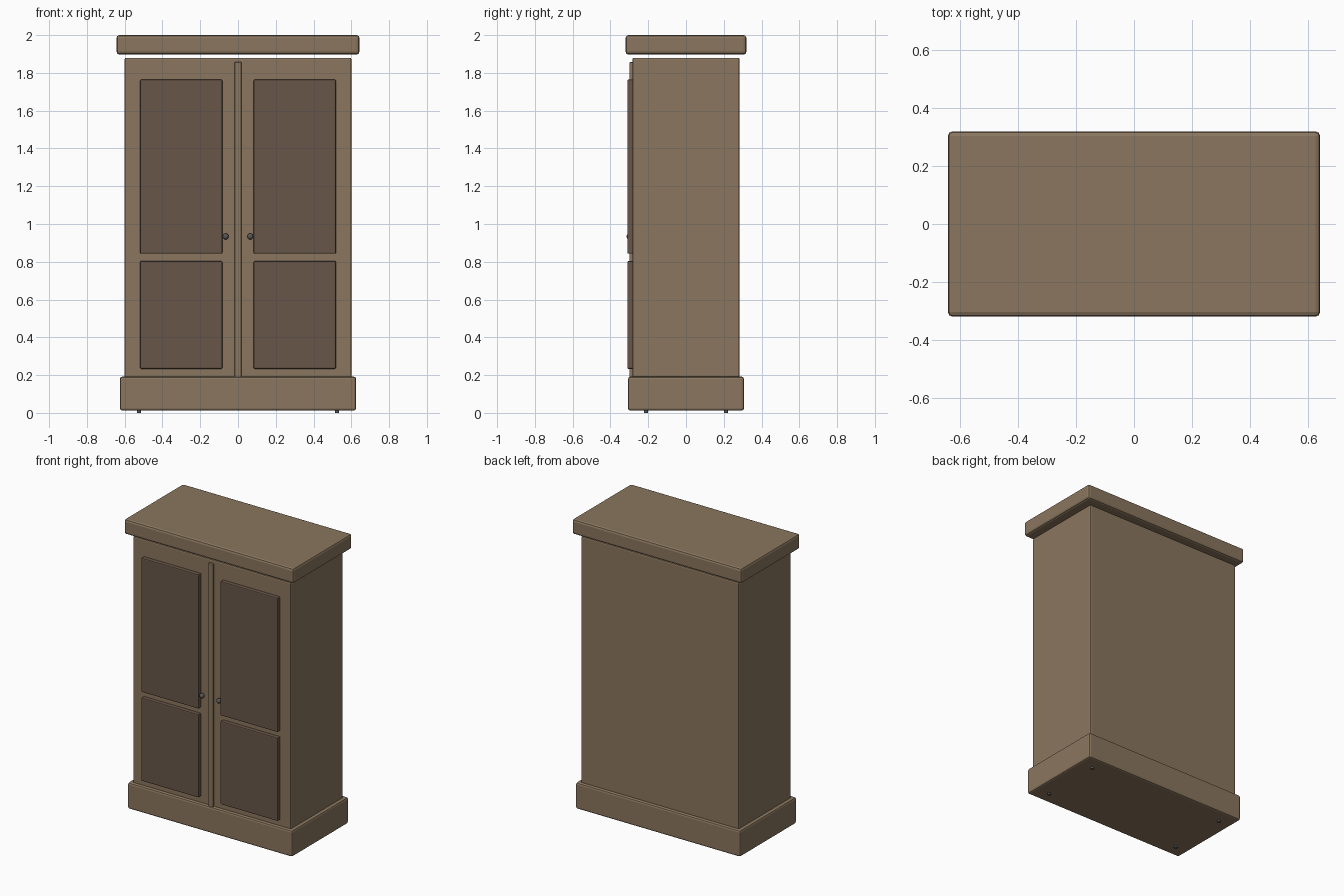
import bpy, bmesh, math

if "Cube" in bpy.data.objects:
    bpy.data.objects.remove(bpy.data.objects["Cube"])


def material(name, rgb):
    m = bpy.data.materials.new(name)
    m.diffuse_color = (*rgb, 1)
    m.use_nodes = True
    m.node_tree.nodes["Principled BSDF"].inputs["Base Color"].default_value = m.diffuse_color
    return m


WOOD = material("wood", (0.254, 0.181, 0.112))
PANEL = material("dark_wood", (0.138, 0.093, 0.065))
METAL = material("dark_metal", (0.10, 0.10, 0.10))


def finish(name, bm, mat):
    me = bpy.data.meshes.new(name)
    bm.to_mesh(me)
    bm.free()
    ob = bpy.data.objects.new(name, me)
    bpy.context.collection.objects.link(ob)
    me.materials.append(mat)
    return ob


def box(name, lo, hi, bevel, mat):
    bm = bmesh.new()
    bmesh.ops.create_cube(bm, size=1)
    for v in bm.verts:
        v.co = [(a + b) / 2 + c * (b - a) for a, b, c in zip(lo, hi, v.co)]
    ob = finish(name, bm, mat)
    mod = ob.modifiers.new("rounded_edges", 'BEVEL')
    mod.width = bevel
    mod.segments = 2
    return ob


# Plinth, carcass and cornice (a narrow shadow gap sits below the cornice)
box("plinth", (-0.625, -0.307, 0.012), (0.625, 0.307, 0.192), 0.012, WOOD)
box("carcass", (-0.6, -0.284, 0.16), (0.6, 0.284, 1.88), 0.008, WOOD)
box("cornice", (-0.643, -0.32, 1.897), (0.643, 0.32, 2.0), 0.015, WOOD)

# Strip between the doors
box("centre_strip", (-0.018, -0.299, 0.17), (0.018, -0.27, 1.857), 0.003, WOOD)

for side, s in (("left", -1), ("right", 1)):
    # Door panels
    x0, x1 = sorted((s * 0.083, s * 0.518))
    for level, z0, z1 in (("lower", 0.233, 0.804), ("upper", 0.843, 1.764)):
        box(f"{side}_{level}_panel", (x0, -0.311, z0), (x1, -0.275, z1), 0.006, PANEL)

    # Door knob
    bm = bmesh.new()
    bmesh.ops.create_uvsphere(bm, u_segments=20, v_segments=12, radius=0.016)
    for f in bm.faces:
        f.smooth = True
    knob = finish(f"{side}_knob", bm, METAL)
    knob.location = (s * 0.065, -0.299, 0.934)

    # Small feet just showing under the plinth
    for end, y in (("front", -0.212), ("back", 0.212)):
        bm = bmesh.new()
        bmesh.ops.create_cone(bm, cap_ends=True, segments=16, radius1=0.011,
                              radius2=0.011, depth=0.02)
        foot = finish(f"{side}_{end}_foot", bm, METAL)
        foot.location = (s * 0.525, y, 0.01)
